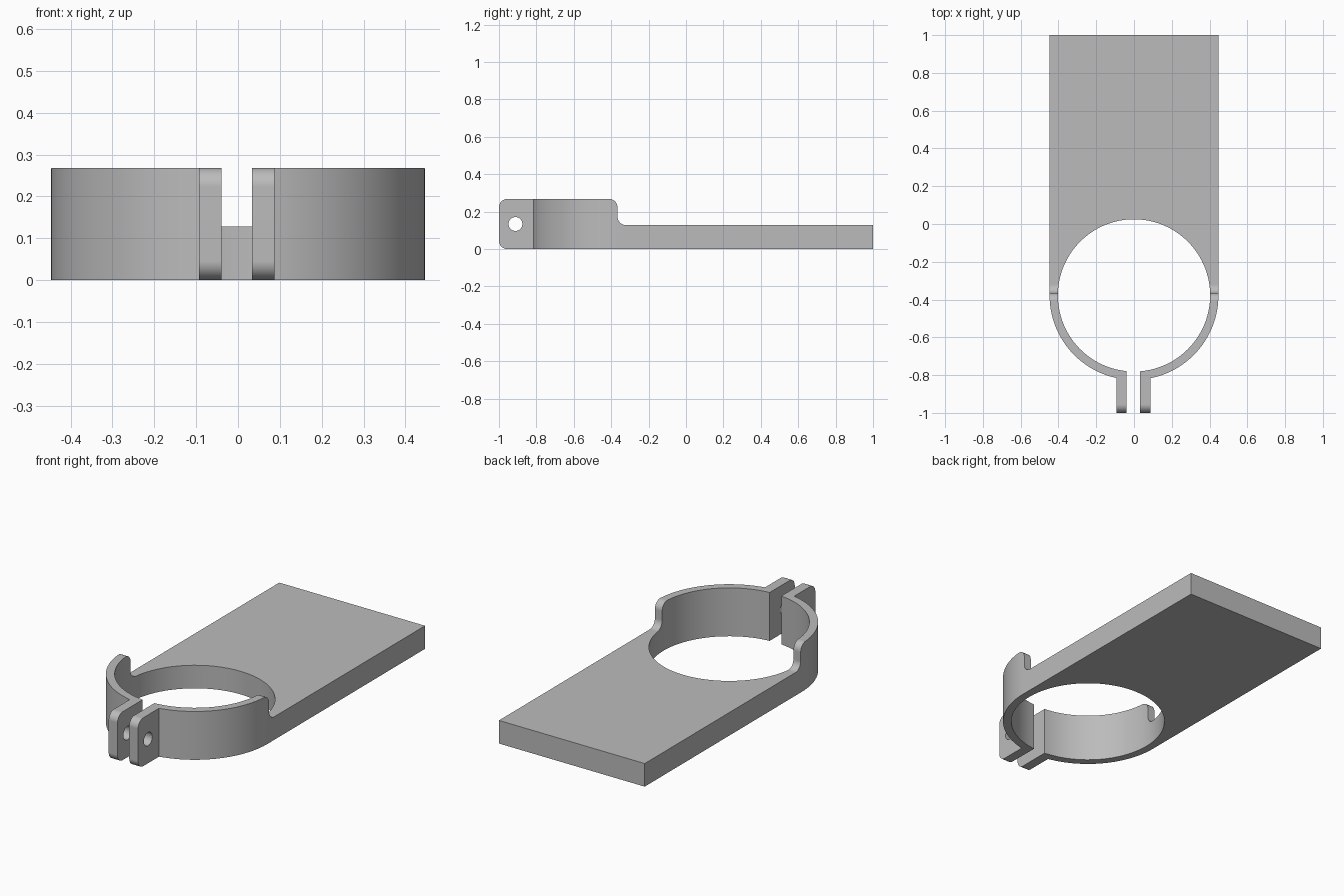
import bpy
import math
from mathutils import Vector

cube = bpy.data.objects.get("Cube")
if cube:
    bpy.data.objects.remove(cube, do_unlink=True)

CENTRE = -0.378            # y of the clamp ring centre
OUTER, INNER = 0.447, 0.403
HEIGHT, PLATE = 0.268, 0.128
STEP = -0.366              # y of the step from ring down to plate
SHIFT = -0.003             # the slot sits slightly off centre
SLOT, TAB = 0.036, 0.09    # half widths of the slot and of the tab pair


def arc(cx, cy, radius, start, end, steps):
    """Points on an arc, angles in radians."""
    return [(cx + radius * math.cos(start + (end - start) * i / steps),
             cy + radius * math.sin(start + (end - start) * i / steps))
            for i in range(steps + 1)]


def prism(name, outline, low, high, place):
    """Extrude a 2D outline between two depths; place maps (u, v, depth) to 3D."""
    n = len(outline)
    verts = [place(u, v, d) for d in (low, high) for u, v in outline]
    faces = [list(range(n))[::-1], list(range(n, 2 * n))]
    faces += [[i, (i + 1) % n, n + (i + 1) % n, n + i] for i in range(n)]
    mesh = bpy.data.meshes.new(name)
    mesh.from_pydata(verts, [], faces)
    obj = bpy.data.objects.new(name, mesh)
    bpy.context.collection.objects.link(obj)
    return obj


def cut(target, cutter, operation):
    mod = target.modifiers.new(operation.title(), 'BOOLEAN')
    mod.operation, mod.solver, mod.object = operation, 'EXACT', cutter
    bpy.context.view_layer.objects.active = target
    bpy.ops.object.modifier_apply(modifier=mod.name)
    bpy.data.objects.remove(cutter, do_unlink=True)


def ring_angle(x, radius):
    """Angle on the front of the ring where it meets the given x."""
    return -math.acos(x / radius)


# Plan outline: plate, clamp ring, two tabs and the slot between them
right, left = SHIFT + TAB, SHIFT - TAB
slot_r, slot_l = SHIFT + SLOT, SHIFT - SLOT
plan = [(-OUTER, 1.1), (-OUTER, CENTRE)]
plan += arc(0, CENTRE, OUTER, -math.pi, ring_angle(left, OUTER), 32)[1:]
plan += [(left, -1.1), (slot_l, -1.1)]
plan += arc(0, CENTRE, INNER, ring_angle(slot_l, INNER),
            ring_angle(slot_r, INNER) - math.tau, 96)
plan += [(slot_r, -1.1), (right, -1.1)]
plan += arc(0, CENTRE, OUTER, ring_angle(right, OUTER), 0, 32)
plan += [(OUTER, 1.1)]
bracket = prism("clamp_bracket", plan, -0.1, 0.4, lambda u, v, d: (u, v, d))

# Side profile: rounded tab ends, raised ring and filleted step to the plate
R = 0.045
q = math.pi / 2
side = arc(-1 + R, R, R, 3 * q, 2 * q, 8)
side += arc(-1 + R, HEIGHT - R, R, 2 * q, q, 8)
side += arc(STEP - R, HEIGHT - R, R, q, 0, 8)
side += arc(STEP + R, PLATE + R, R, 2 * q, 3 * q, 8)
side += [(1, PLATE), (1, 0)]
cut(bracket, prism("side_cutter", side, -0.8, 0.8,
                   lambda u, v, d: (d, u, v)), 'INTERSECT')

# Bolt hole through both tabs
hole = arc(-0.912, HEIGHT / 2, 0.037, 0, math.tau, 32)[:-1]
cut(bracket, prism("bolt_cutter", hole, -0.2, 0.2,
                   lambda u, v, d: (d, u, v)), 'DIFFERENCE')

# Single grey finish
grey = bpy.data.materials.new("plain_grey")
colour = (0.5, 0.5, 0.5, 1)
grey.diffuse_color = colour
grey.use_nodes = True
bsdf = next(n for n in grey.node_tree.nodes if n.type == 'BSDF_PRINCIPLED')
bsdf.inputs["Base Color"].default_value = colour
bracket.data.materials.clear()
bracket.data.materials.append(grey)

# Smooth curved walls, crisp edges
bpy.ops.object.select_all(action='DESELECT')
bracket.select_set(True)
bpy.context.view_layer.objects.active = bracket
bpy.ops.object.shade_smooth_by_angle(angle=math.radians(30))
weighted = bracket.modifiers.new("Weighted normals", 'WEIGHTED_NORMAL')
weighted.keep_sharp = True
